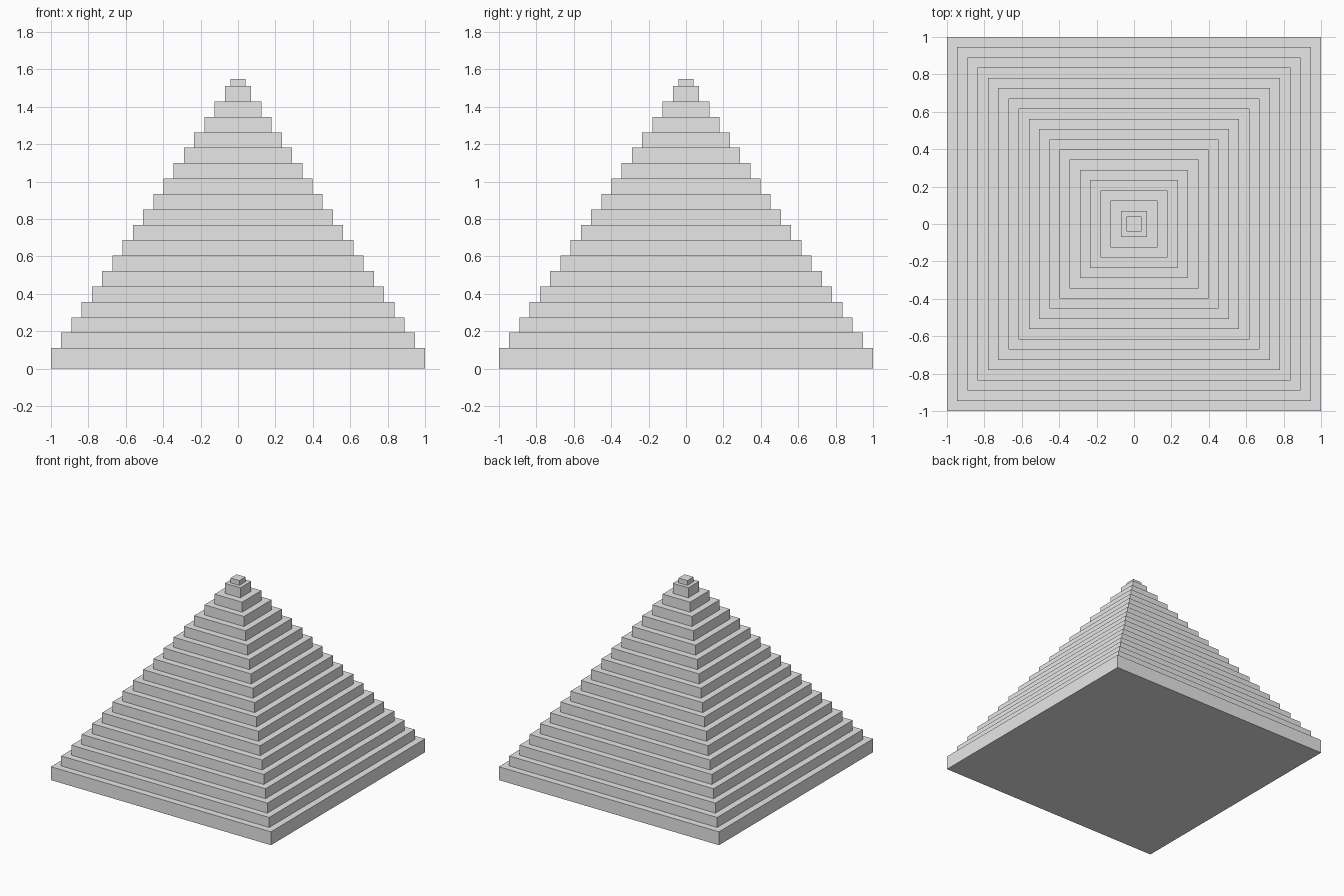
import bpy
import bmesh

cube = bpy.data.objects.get("Cube")
if cube:
    bpy.data.objects.remove(cube, do_unlink=True)

# One plain stone colour
stone = bpy.data.materials.new("grey_stone")
stone.use_nodes = True
colour = (0.8, 0.8, 0.8, 1.0)
stone.diffuse_color = colour
stone.node_tree.nodes["Principled BSDF"].inputs["Base Color"].default_value = colour

TIERS = 18
BASE_HEIGHT = 0.11
RISE = 0.0824
TREAD = 0.0547

# Stepped profile: (half width, height) at the foot and top of every tier
profile = []
floor = 0.0
for i in range(TIERS):
    half = 1.0 - TREAD * i
    top = BASE_HEIGHT + RISE * i
    profile += [(half, floor), (half, top)]
    floor = top

# Small capstone
profile += [(0.04, floor), (0.04, 1.55)]

# Square rings joined into one closed stepped shell
bm = bmesh.new()
corners = [(-1, -1), (1, -1), (1, 1), (-1, 1)]
rings = [[bm.verts.new((x * half, y * half, z)) for x, y in corners]
         for half, z in profile]
for low, high in zip(rings, rings[1:]):
    for a in range(4):
        b = (a + 1) % 4
        bm.faces.new((low[a], low[b], high[b], high[a]))
bm.faces.new(rings[0][::-1])
bm.faces.new(rings[-1])

mesh = bpy.data.meshes.new("stepped_pyramid")
bm.to_mesh(mesh)
bm.free()
mesh.materials.append(stone)
pyramid = bpy.data.objects.new("stepped_pyramid", mesh)
bpy.context.collection.objects.link(pyramid)
